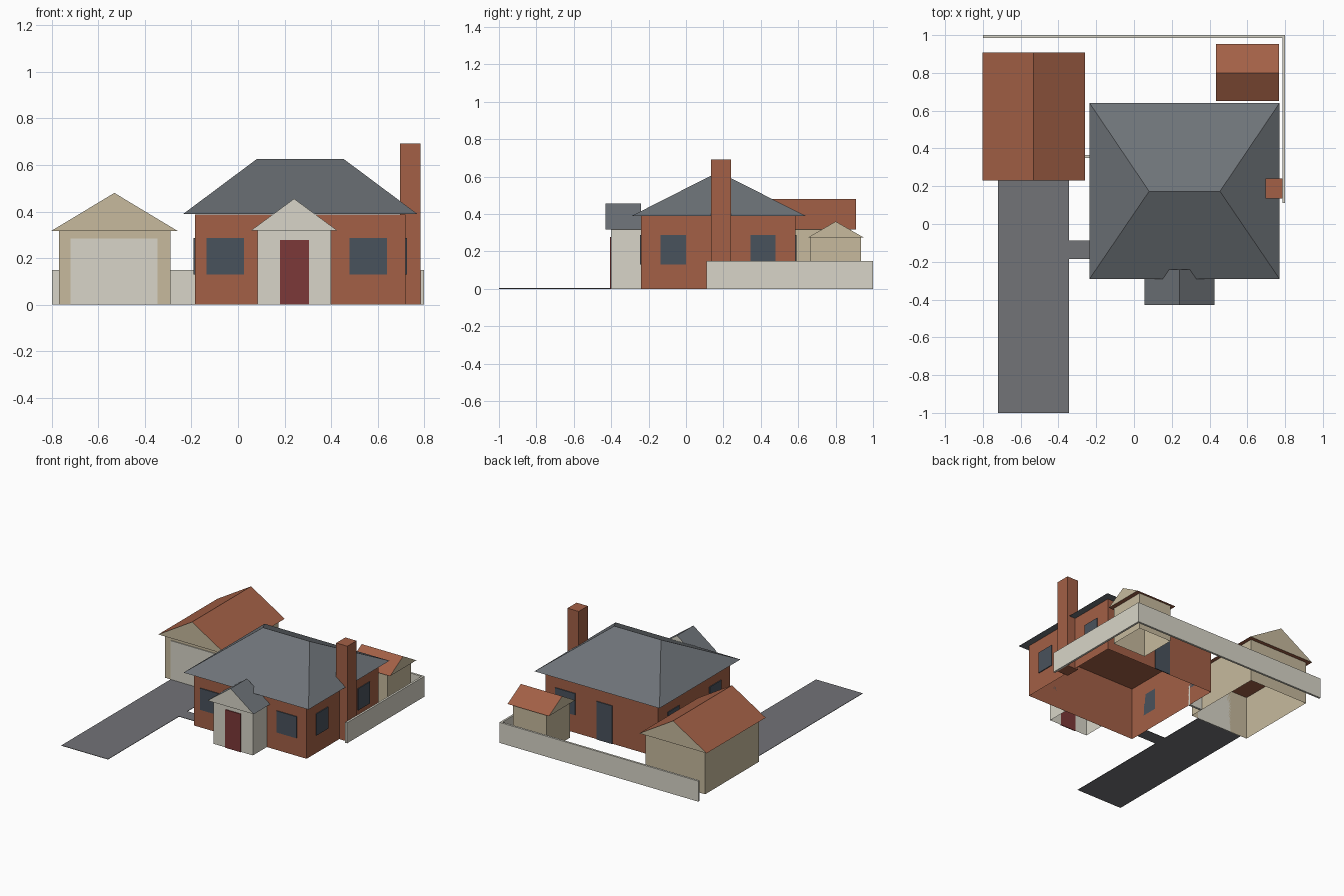
import bpy, bmesh

if "Cube" in bpy.data.objects:
    bpy.data.objects.remove(bpy.data.objects["Cube"])


def material(name, r, g, b):
    def lin(c):
        c /= 255
        return c / 12.92 if c <= 0.04045 else ((c + 0.055) / 1.055) ** 2.4
    m = bpy.data.materials.new(name)
    m.diffuse_color = (lin(r), lin(g), lin(b), 1)
    m.use_nodes = True
    m.node_tree.nodes["Principled BSDF"].inputs["Base Color"].default_value = m.diffuse_color
    return m


BRICK = material("brick", 163, 96, 70)
SLATE = material("slate_grey", 110, 115, 120)
ASPHALT = material("asphalt", 114, 115, 119)
CREAM = material("cream", 216, 213, 200)
SAND = material("sand", 199, 186, 157)
GLASS = material("dark_blue", 73, 82, 92)
MAROON = material("maroon", 124, 56, 56)


def finish(name, bm, *mats):
    bmesh.ops.recalc_face_normals(bm, faces=bm.faces[:])
    me = bpy.data.meshes.new(name)
    bm.to_mesh(me)
    bm.free()
    for m in mats:
        me.materials.append(m)
    ob = bpy.data.objects.new(name, me)
    bpy.context.collection.objects.link(ob)
    return ob


def box(name, x, y, z, mat, open_dirs=()):
    """Box from ranges; open_dirs lists face directions left open."""
    bm = bmesh.new()
    bmesh.ops.create_cube(bm, size=1)
    for v in bm.verts:
        v.co = [r[0] if c < 0 else r[1] for c, r in zip(v.co, (x, y, z))]
    bm.normal_update()
    gone = [f for f in bm.faces
            if tuple(round(c) for c in f.normal) in open_dirs]
    bmesh.ops.delete(bm, geom=gone, context='FACES')
    return finish(name, bm, mat)


def ridge_roof(name, x, y, z, ridge, mat, gable_mat):
    """Closed roof over a rectangle, with a ridge between two (x, y) points.
    Upright gable ends take the gable material."""
    bm = bmesh.new()
    a, b, c, d = [bm.verts.new((px, py, z[0])) for px, py in
                  ((x[0], y[0]), (x[1], y[0]), (x[1], y[1]), (x[0], y[1]))]
    p, q = [bm.verts.new((px, py, z[1])) for px, py in ridge]
    if ridge[0][1] == ridge[1][1]:   # ridge along x
        faces = ((a, b, q, p), (c, d, p, q), (d, a, p), (b, c, q))
    else:                            # ridge along y
        faces = ((b, c, q, p), (d, a, p, q), (a, b, p), (c, d, q))
    for f in faces + ((d, c, b, a),):
        bm.faces.new(f)
    bmesh.ops.recalc_face_normals(bm, faces=bm.faces[:])
    for f in bm.faces:
        f.material_index = 1 if abs(f.normal.z) < 0.01 else 0
    return finish(name, bm, mat, gable_mat)


DOWN, UP, BACK = (0, 0, -1), (0, 0, 1), (0, 1, 0)
T = 0.006  # thickness of window and door plates

# Main house: walls, hip roof, chimney
X0, X1, Y0, Y1 = -0.185, 0.72, -0.24, 0.585
box("house_walls", (X0, X1), (Y0, Y1), (0, 0.388), BRICK, (DOWN,))
ridge_roof("house_roof", (-0.235, 0.77), (-0.29, 0.64), (0.39, 0.625),
           ((0.08, 0.173), (0.455, 0.173)), SLATE, SLATE)
box("chimney", (0.695, 0.785), (0.135, 0.24), (0, 0.692), BRICK)

# House windows and back door
WZ = (0.13, 0.287)
for i, wx in enumerate(((-0.135, 0.026), (0.48, 0.641))):
    box(f"front_window_{i + 1}", wx, (Y0 - T, Y0), WZ, GLASS)
box("back_window", (0.48, 0.641), (Y1, Y1 + T), WZ, GLASS)
box("back_door", (0.18, 0.306), (Y1, Y1 + T), (0, 0.277), GLASS)
for i, wy in enumerate(((-0.135, 0), (0.345, 0.478))):
    box(f"right_window_{i + 1}", (X1, X1 + T), wy, WZ, GLASS)
    box(f"left_window_{i + 1}", (X0 - T, X0), wy, WZ, GLASS)

# Porch
box("porch_walls", (0.083, 0.4), (-0.4, Y0), (0, 0.318), CREAM,
    (DOWN, UP, BACK))
ridge_roof("porch_roof", (0.055, 0.427), (-0.43, -0.241), (0.318, 0.455),
           ((0.241, -0.43), (0.241, -0.241)), SLATE, CREAM)
box("porch_door", (0.18, 0.306), (-0.4 - T, -0.4), (0, 0.277), MAROON)

# Garage
box("garage_walls", (-0.77, -0.29), (0.26, 0.88), (0, 0.317), SAND,
    (DOWN, UP))
ridge_roof("garage_roof", (-0.802, -0.26), (0.23, 0.908), (0.317, 0.48),
           ((-0.531, 0.23), (-0.531, 0.908)), BRICK, SAND)
box("garage_door", (-0.72, -0.345), (0.26 - T, 0.26), (0, 0.285), CREAM)

# Garden shed
box("shed_walls", (0.465, 0.735), (0.665, 0.935), (0, 0.273), SAND,
    (DOWN, UP))
ridge_roof("shed_roof", (0.435, 0.767), (0.65, 0.953), (0.273, 0.36),
           ((0.435, 0.8), (0.767, 0.8)), BRICK, SAND)

# Garden walls
FZ = (0, 0.149)
box("back_garden_wall", (-0.8, 0.8), (0.985, 1.0), FZ, CREAM)
box("right_garden_wall", (0.785, 0.8), (0.11, 0.985), FZ, CREAM)
box("link_wall", (-0.29, X0), (0.35, 0.366), FZ, CREAM)

# Driveway and path
box("driveway", (-0.72, -0.345), (-1.0, 0.26), (0, 0.003), ASPHALT)
box("path", (-0.345, X0), (-0.185, -0.088), (0, 0.003), ASPHALT)
